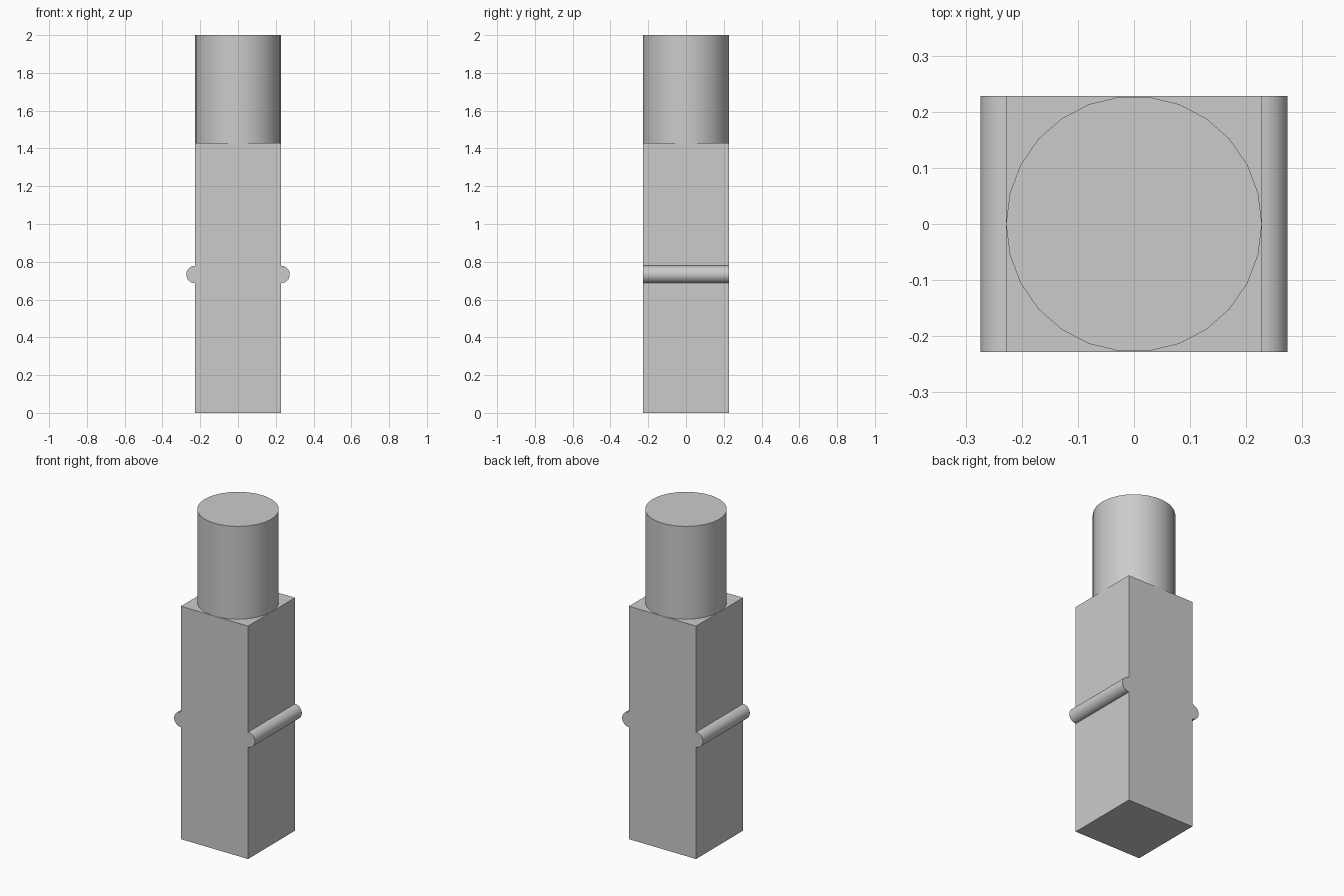
import bpy
import bmesh
from math import pi
from mathutils import Matrix

cube = bpy.data.objects.get("Cube")
if cube:
    bpy.data.objects.remove(cube, do_unlink=True)

HALF = 0.228       # half width of the post, also the top radius
SHOULDER = 1.43    # height where the square post ends
RIDGE_R = 0.046
RIDGE_Z = 0.733

grey = bpy.data.materials.new("plain grey")
grey.use_nodes = True
colour = (0.6, 0.6, 0.6, 1)
grey.diffuse_color = colour
grey.node_tree.nodes["Principled BSDF"].inputs["Base Color"].default_value = colour


def finish(name, bm, smooth=False):
    mesh = bpy.data.meshes.new(name)
    bmesh.ops.recalc_face_normals(bm, faces=bm.faces)
    bm.to_mesh(mesh)
    bm.free()
    mesh.materials.append(grey)
    obj = bpy.data.objects.new(name, mesh)
    bpy.context.collection.objects.link(obj)
    if smooth:
        bpy.ops.object.select_all(action="DESELECT")
        obj.select_set(True)
        bpy.context.view_layer.objects.active = obj
        bpy.ops.object.shade_smooth_by_angle(angle=pi / 6)
    return obj


def cylinder(name, radius, depth, sides, matrix):
    bm = bmesh.new()
    bmesh.ops.create_cone(bm, cap_ends=True, segments=sides, radius1=radius,
                          radius2=radius, depth=depth, matrix=matrix)
    return bm


# Square post
bm = bmesh.new()
bmesh.ops.create_cube(bm, size=1, matrix=Matrix.Translation((0, 0, SHOULDER / 2))
                      @ Matrix.Diagonal((2 * HALF, 2 * HALF, SHOULDER, 1)))
finish("square_post", bm)

# Round top, with a corner of its outline on the x axis
height = 2 - SHOULDER
place = Matrix.Translation((0, 0, SHOULDER + height / 2)) @ Matrix.Rotation(pi / 2, 4, "Z")
finish("round_top", cylinder("round_top", HALF, height, 26, place), True)

# Half-round ridge across each side face
for name, side in (("left_ridge", 1), ("right_ridge", -1)):
    place = Matrix.Translation((side * HALF, 0, RIDGE_Z)) @ Matrix.Rotation(pi / 2, 4, "X")
    bm = cylinder(name, RIDGE_R, 2 * HALF, 32, place)
    bmesh.ops.bisect_plane(bm, geom=bm.verts[:] + bm.edges[:] + bm.faces[:], dist=1e-5,
                           plane_co=(side * HALF, 0, 0), plane_no=(-side, 0, 0),
                           clear_outer=True)
    finish(name, bm, True)
